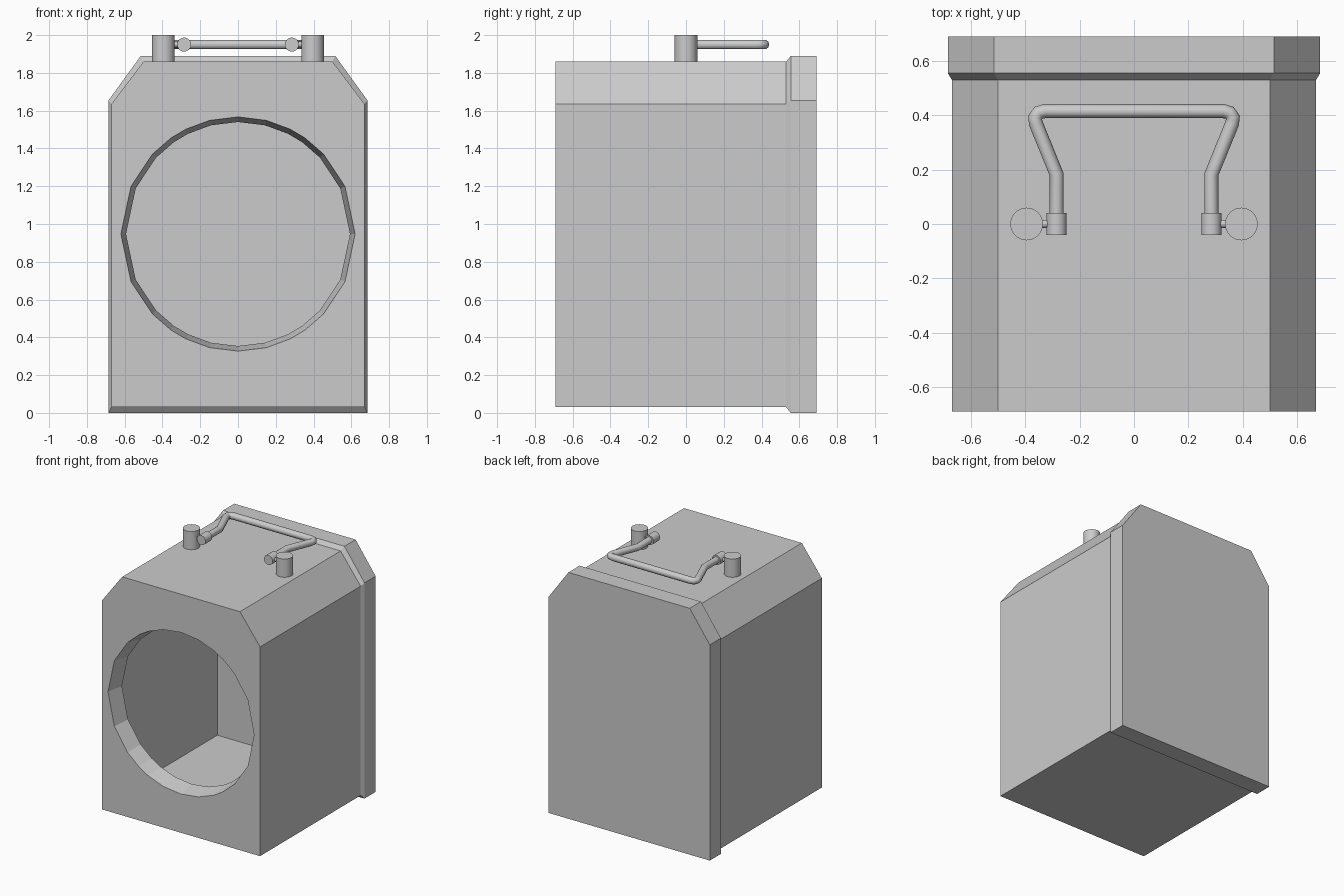
import bpy, bmesh, math
from mathutils import Matrix, Vector

if "Cube" in bpy.data.objects:
    bpy.data.objects.remove(bpy.data.objects["Cube"])


def outline(w, z0, z1, zc, xc):
    return [(w, z0), (w, zc), (xc, z1), (-xc, z1), (-w, zc), (-w, z0)]


def new_object(name, bm):
    bmesh.ops.recalc_face_normals(bm, faces=bm.faces)
    me = bpy.data.meshes.new(name)
    bm.to_mesh(me)
    bm.free()
    ob = bpy.data.objects.new(name, me)
    bpy.context.collection.objects.link(ob)
    return ob


def ring(bm, pts, y):
    return [bm.verts.new((x, y, z)) for x, z in pts]


def bridge(bm, a, b):
    n = len(a)
    for i in range(n):
        bm.faces.new((a[i], a[(i + 1) % n], b[(i + 1) % n], b[i]))


def plate_with_hole(bm, outer, hole):
    edges = []
    for loop in (outer, hole):
        for i, v in enumerate(loop):
            edges.append(bm.edges.get((v, loop[(i + 1) % len(loop)])))
    bmesh.ops.triangle_fill(bm, edges=edges, use_beauty=True, normal=Vector((0, -1, 0)))


# Hollow housing with a raised rear collar and a round front opening
bm = bmesh.new()
body = outline(0.67, 0.03, 1.86, 1.635, 0.5)
collar = outline(0.685, 0.0, 1.89, 1.655, 0.515)
cavity = outline(0.61, 0.115, 1.79, 1.61, 0.475)
shell = [ring(bm, body, -0.69), ring(bm, body, 0.53),
         ring(bm, collar, 0.555), ring(bm, collar, 0.69)]
inner = [ring(bm, cavity, -0.56), ring(bm, cavity, 0.62)]
for loops in (shell, inner):
    for a, b in zip(loops, loops[1:]):
        bridge(bm, a, b)
    bm.faces.new(loops[-1])

# Unevenly spaced 24-sided opening
quarter = [0, 24, 43, 55, 63.5, 76]
angles = quarter + [90] + [180 - a for a in reversed(quarter)]
angles += [180 + a for a in angles[1:-1]]


def circle(r):
    return [(r * math.cos(math.radians(a)), 0.947 + r * math.sin(math.radians(a))) for a in angles]


hole_front = ring(bm, circle(0.62), -0.69)
hole_back = ring(bm, circle(0.593), -0.56)
bridge(bm, hole_front, hole_back)
plate_with_hole(bm, shell[0], hole_front)
plate_with_hole(bm, inner[0], hole_back)
new_object("housing", bm)


# Handle posts, hinge barrels and pins
def cylinder(name, r, depth, loc, axis, sides=24):
    bm = bmesh.new()
    rot = {"x": Matrix.Rotation(math.pi / 2, 4, "Y"),
           "y": Matrix.Rotation(math.pi / 2, 4, "X"),
           "z": Matrix()}[axis]
    bmesh.ops.create_cone(bm, cap_ends=True, segments=sides, radius1=r, radius2=r,
                          depth=depth, matrix=Matrix.Translation(loc) @ rot)
    ob = new_object(name, bm)
    bpy.ops.object.select_all(action="DESELECT")
    ob.select_set(True)
    bpy.context.view_layer.objects.active = ob
    bpy.ops.object.shade_smooth_by_angle(angle=math.radians(35))


for s, side in ((-1, "left"), (1, "right")):
    cylinder(f"{side}_post", 0.06, 0.14, (s * 0.395, 0, 1.93), "z", 32)
    cylinder(f"{side}_hinge_barrel", 0.037, 0.08, (s * 0.285, 0, 1.95), "y")
    cylinder(f"{side}_hinge_pin", 0.015, 0.08, (s * 0.335, 0, 1.95), "x", 12)

# Bent carrying handle
half = [(0.285, 0.02), (0.285, 0.183), (0.361, 0.37), (0.364, 0.392), (0.352, 0.409), (0.33, 0.415)]
path = half + [(-x, y) for x, y in reversed(half)]
cu = bpy.data.curves.new("handle", "CURVE")
cu.dimensions = "3D"
cu.bevel_depth = 0.026
cu.bevel_resolution = 3
cu.use_fill_caps = True
sp = cu.splines.new("POLY")
sp.points.add(len(path) - 1)
for p, (x, y) in zip(sp.points, path):
    p.co = (x, y, 1.95, 1)
sp.use_smooth = True
bpy.context.collection.objects.link(bpy.data.objects.new("handle", cu))
